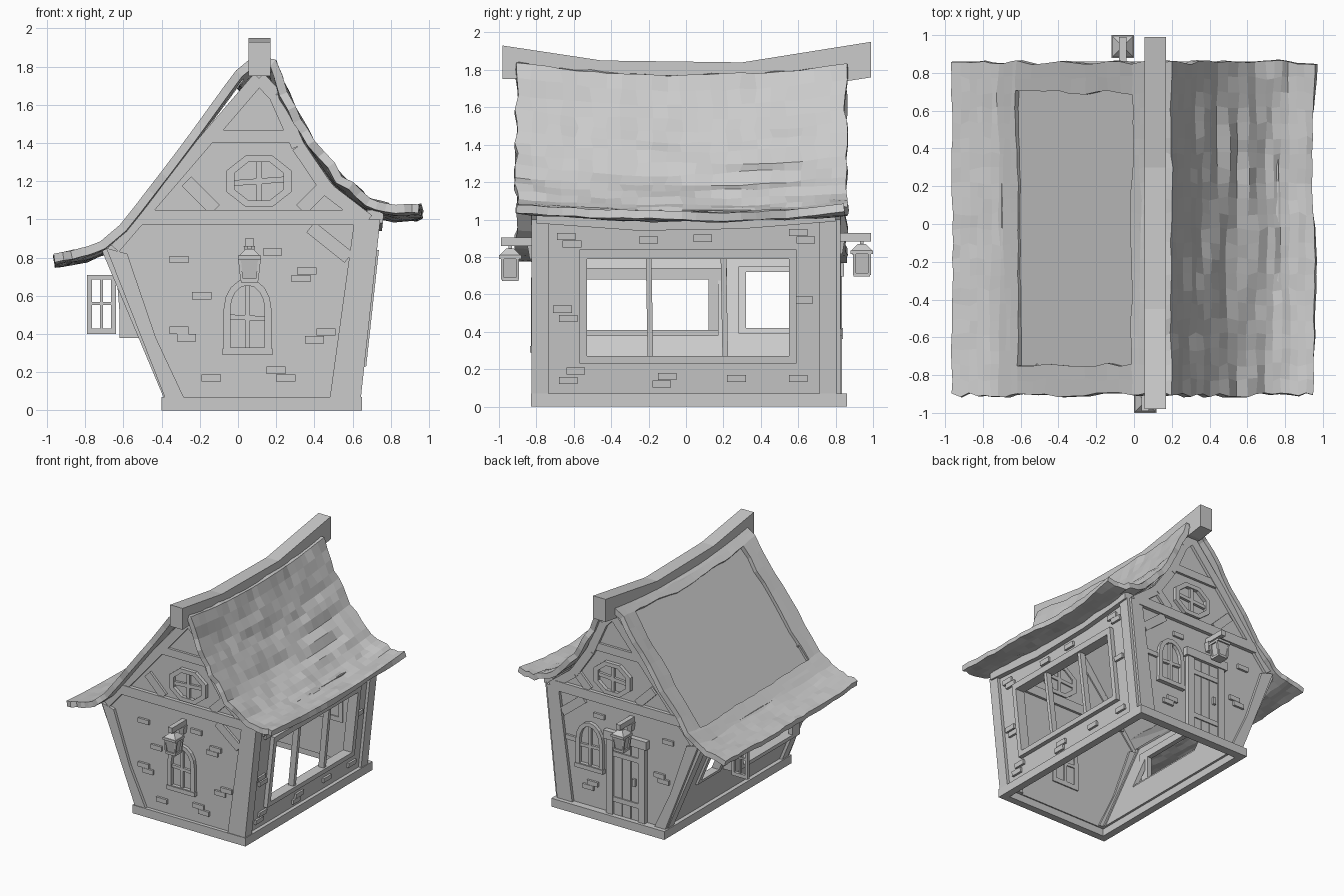
import bpy, bmesh, math, random
from mathutils import Vector

random.seed(4)
if "Cube" in bpy.data.objects:
    bpy.data.objects.remove(bpy.data.objects["Cube"])

grey = bpy.data.materials.new("weathered_grey")
grey.use_nodes = True
grey.diffuse_color = (0.6, 0.6, 0.6, 1)
grey.node_tree.nodes["Principled BSDF"].inputs["Base Color"].default_value = grey.diffuse_color


# Each surface maps (across, up, outward) to a point
def front(u, v, d): return Vector((u, -0.8 - d, v))
def back(u, v, d): return Vector((u, 0.8 + d, v))
def right(u, v, d): return Vector((0.62 + 0.109 * (v - 0.08) + d, u, v))
def left(u, v, d): return Vector((-0.37 - 0.42 * (v - 0.08) - d, u, v))
def plan(u, v, d): return Vector((u, v, d))
def slice_x(u, v, d): return Vector((d, u, v))
def slice_y(u, v, d): return Vector((u, d, v))
def bay(u, v, d): return Vector((-0.6 - d, u, v))


def finish(name, bm):
    bmesh.ops.recalc_face_normals(bm, faces=bm.faces)
    mesh = bpy.data.meshes.new(name)
    bm.to_mesh(mesh)
    bm.free()
    mesh.materials.append(grey)
    obj = bpy.data.objects.new(name, mesh)
    bpy.context.collection.objects.link(obj)
    return obj


def prism(name, surf, outline, d0, d1):
    bm = bmesh.new()
    a, b = [[bm.verts.new(surf(u, v, d)) for u, v in outline] for d in (d0, d1)]
    bm.faces.new(a)
    bm.faces.new(b)
    for i in range(len(a)):
        bm.faces.new((a[i - 1], a[i], b[i], b[i - 1]))
    return finish(name, bm)


def ring(name, surf, outer, inner, d0, d1):
    bm = bmesh.new()
    a, b, c, e = [[bm.verts.new(surf(u, v, d)) for u, v in line]
                  for line, d in ((outer, d0), (outer, d1), (inner, d1), (inner, d0))]
    for i in range(len(a)):
        for p, q in ((a, b), (b, c), (c, e), (e, a)):
            bm.faces.new((p[i - 1], p[i], q[i], q[i - 1]))
    return finish(name, bm)


def rect(u0, u1, v0, v1):
    return [(u0, v0), (u1, v0), (u1, v1), (u0, v1)]


def bar(name, surf, p, q, width, d0=-0.01, d1=0.02):
    p, q = Vector(p), Vector(q)
    t = (q - p).normalized() * width / 2
    n = Vector((-t.y, t.x))
    return prism(name, surf, [p + n, p - n, q - n, q + n], d0, d1)


def oval(cu, cv, ru, rv):
    turns = [(k + 0.5) * math.pi / 4 for k in range(8)]
    return [(cu + ru * math.cos(t), cv + rv * math.sin(t)) for t in turns]


def arch(cu, half, low, spring, rise):
    turns = [k * math.pi / 8 for k in range(9)]
    return [(cu - half, low), (cu + half, low)] + [
        (cu + half * math.cos(t), spring + rise * math.sin(t)) for t in turns]


def bricks(side, surf, spots):
    for u, v in spots:
        prism(side + "_brick", surf, rect(u - 0.05, u + 0.05, v - 0.019, v + 0.019), -0.01, 0.018)


def arched_window(name, surf, cu, low):
    ring(name + "_frame", surf, arch(cu, 0.125, low, low + 0.24, 0.16),
         arch(cu, 0.09, low + 0.04, low + 0.24, 0.125), -0.05, 0.03)
    bar(name + "_post", surf, (cu, low + 0.03), (cu, low + 0.37), 0.025, -0.05)
    bar(name + "_crossbar", surf, (cu - 0.1, low + 0.2), (cu + 0.1, low + 0.19), 0.025, -0.05)
    prism(name + "_sill", surf, rect(cu - 0.13, cu + 0.13, low, low + 0.035), 0, 0.035)


# Open base frame
ring("base_frame", plan, rect(-0.4, 0.65, -0.83, 0.86), rect(-0.34, 0.59, -0.77, 0.79), 0, 0.07)

# Gable walls with timber framing
roofline = [(0.72, 1.0), (0.5, 1.18), (0.33, 1.42), (0.2, 1.69), (0.11, 1.78), (-0.69, 0.85)]
gable = [(-0.37, 0.06), (0.62, 0.06)] + roofline
for side, surf in (("front", front), ("back", back)):
    prism(side + "_wall", surf, gable, -0.04, 0)
    prism(side + "_corner_post", surf, [(0.48, 0.06), (0.62, 0.06), (0.72, 1.0), (0.61, 1.0)], -0.06, 0.025)
    prism(side + "_leaning_post", surf,
          [(-0.38, 0.06), (-0.28, 0.06), (-0.43, 0.38), (-0.58, 0.82), (-0.69, 0.85)], -0.06, 0.025)
    for p, q in zip(roofline, roofline[1:]):
        mid = Vector((0.11, 0.9))
        inset = [Vector(r) + (mid - Vector(r)).normalized() * 0.04 for r in (p, q)]
        bar(side + "_rafter", surf, *inset, 0.07, -0.05, 0.025)
    bar(side + "_tie_beam", surf, (-0.52, 1.01), (0.64, 1.01), 0.08, -0.06, 0.03)
    bar(side + "_collar_beam", surf, (-0.14, 1.435), (0.3, 1.435), 0.065)
    bar(side + "_left_strut", surf, (-0.27, 1.2), (-0.12, 1.05), 0.07)
    bar(side + "_right_strut", surf, (0.48, 1.2), (0.33, 1.05), 0.07)
    bar(side + "_brace", surf, (0.38, 0.96), (0.58, 0.8), 0.07)
    ring(side + "_round_window", surf, oval(0.11, 1.2, 0.185, 0.145), oval(0.11, 1.2, 0.14, 0.11), -0.05, 0.03)
    bar(side + "_round_post", surf, (0.11, 1.09), (0.11, 1.31), 0.03, -0.05)
    bar(side + "_round_crossbar", surf, (-0.03, 1.19), (0.25, 1.21), 0.03, -0.05)

arched_window("front_arched_window", front, 0.05, 0.29)
arched_window("back_arched_window", back, 0.32, 0.38)
bricks("front", front, [(-0.31, 0.79), (0.18, 0.83), (0.36, 0.73), (0.33, 0.69), (-0.19, 0.6), (-0.31, 0.42),
                        (-0.27, 0.38), (0.46, 0.41), (0.4, 0.37), (-0.14, 0.17), (0.2, 0.21), (0.25, 0.17)])
bricks("back", back, [(-0.4, 0.8), (-0.32, 0.5), (-0.36, 0.46), (0.3, 0.27), (0.34, 0.23), (0.24, 0.85), (0.5, 0.6)])

# Plank door
for k in range(3):
    u = -0.14 + 0.08 * k
    prism("door_plank", back, rect(u, u + 0.075, 0.07, 0.7), 0, 0.02)
for v in (0.2, 0.58):
    bar("door_strap", back, (-0.14, v), (0.1, v), 0.04, 0, 0.03)
for u in (-0.17, 0.13):
    bar("door_post", back, (u, 0.06), (u, 0.72), 0.06, 0, 0.035)
bar("door_header", back, (-0.22, 0.73), (0.18, 0.73), 0.07, 0, 0.045)
bar("door_handle", back, (-0.1, 0.36), (-0.1, 0.42), 0.025, 0, 0.04)

# Right wall with the wide window
ring("right_wall", right, rect(-0.78, 0.78, 0.06, 1.02), rect(-0.54, 0.56, 0.25, 0.81), -0.04, 0)
ring("right_window_frame", right, rect(-0.57, 0.59, 0.23, 0.84), rect(-0.53, 0.55, 0.27, 0.79), -0.05, 0.035)
for u in (-0.19, 0.21):
    bar("right_window_mullion", right, (u, 0.25), (u - 0.01, 0.81), 0.03, -0.03, 0.02)
for u in (-0.78, 0.76):
    bar("right_corner_post", right, (u, 0.06), (u, 1.0), 0.09, -0.05, 0.025)
prism("right_wall_plate", right, [(-0.8, 0.98), (-0.25, 0.94), (0.3, 0.95), (0.8, 0.99), (0.8, 1.05), (-0.8, 1.05)], -0.05, 0.04)
bricks("right", right, [(-0.64, 0.91), (-0.61, 0.87), (-0.2, 0.89), (0.09, 0.9), (0.6, 0.93), (0.64, 0.89),
                        (0.63, 0.57), (-0.66, 0.52), (-0.63, 0.47), (-0.59, 0.19), (-0.63, 0.14),
                        (-0.1, 0.16), (-0.13, 0.12), (0.27, 0.15), (0.6, 0.15)])

# Left wall with a bay and a small window
ring("left_wall_bay_side", left, rect(-0.78, 0.24, 0.06, 0.87), rect(-0.56, 0.17, 0.38, 0.73), -0.04, 0)
ring("left_wall_window_side", left, rect(0.24, 0.78, 0.06, 0.87), rect(0.3, 0.56, 0.41, 0.73), -0.04, 0)
ring("left_window_frame", left, rect(0.28, 0.59, 0.39, 0.75), rect(0.32, 0.55, 0.42, 0.72), -0.05, 0.02)
for u in (-0.76, 0.76):
    bar("left_corner_post", left, (u, 0.06), (u, 0.86), 0.08, -0.05, 0.025)
ring("bay_frame", bay, rect(-0.63, 0.22, 0.38, 0.74), rect(-0.53, 0.12, 0.41, 0.68), -0.02, 0.02)
prism("bay_floor", plan, rect(-0.62, -0.48, -0.63, 0.22), 0.38, 0.41)
for y in (-0.63, 0.19):
    prism("bay_cheek", slice_y, [(-0.48, 0.38), (-0.61, 0.38), (-0.61, 0.73), (-0.64, 0.76)], y, y + 0.03)

# Open shutter
ring("shutter_frame", slice_y, rect(-0.79, -0.64, 0.4, 0.71), rect(-0.765, -0.665, 0.43, 0.685), 0.285, 0.31)
bar("shutter_post", slice_y, (-0.715, 0.41), (-0.715, 0.7), 0.015, 0.29, 0.305)
bar("shutter_crossbar", slice_y, (-0.78, 0.56), (-0.65, 0.56), 0.015, 0.29, 0.305)


# Lanterns on wall brackets
def lantern(side, surf, u, drop):
    def tier(name, half, d, v0, v1, grow):
        bm = bmesh.new()
        low, high = [[bm.verts.new(surf(u + a * h, v + drop, d + b * h))
                      for a, b in ((-1, -1), (1, -1), (1, 1), (-1, 1))]
                     for h, v in ((half, v0), (half + grow, v1))]
        bm.faces.new(low)
        bm.faces.new(high)
        for i in range(4):
            bm.faces.new((low[i - 1], low[i], high[i], high[i - 1]))
        finish(side + "_lantern_" + name, bm)
    bar(side + "_lantern_bracket", surf, (u - 0.02, 0.88 + drop), (u + 0.02, 0.88 + drop), 0.045, 0, 0.19)
    tier("brace", 0.018, 0.018, 0.79, 0.86, 0.012)
    tier("foot", 0.045, 0.14, 0.67, 0.69, 0)
    tier("glass", 0.034, 0.14, 0.69, 0.79, 0.015)
    tier("collar", 0.06, 0.14, 0.79, 0.81, 0)
    tier("cap", 0.055, 0.14, 0.81, 0.845, -0.035)
    tier("hook", 0.01, 0.14, 0.84, 0.87, 0)
    for a in (-1, 1):
        for d in (0.1, 0.18):
            bar(side + "_lantern_rib", surf, (u + a * 0.04, 0.68 + drop), (u + a * 0.053, 0.8 + drop), 0.014, d - 0.008, d + 0.008)


lantern("front", front, 0.06, 0)
lantern("back", back, -0.06, 0.025)


# Sagging thatch with uneven rows
def thatch(name, profile, hole=None):
    rows = []
    for p, q in zip(profile, profile[1:]):
        rows += [Vector(p).lerp(Vector(q), k / 3) for k in range(3)]
    rows.append(Vector(profile[-1]))
    bm = bmesh.new()
    grid = []
    for r in rows:
        line = []
        drift = 0
        for k in range(23):
            y = -0.905 + 0.08 * k
            sag = (0.03 + 0.035 * (r.y - 0.8)) * (1 - (y / 0.9) ** 2)
            drift = drift * 0.7 + random.uniform(-0.007, 0.007)
            edge = random.uniform(-0.012, 0.012)
            line.append(bm.verts.new((r.x + drift, y + edge, r.y - sag + drift)))
        grid.append(line)
    for a, b in zip(grid, grid[1:]):
        for k in range(22):
            x = (a[k].co.x + b[k].co.x) / 2
            if not (hole and hole[0] < x < hole[1] and 2 <= k < 20):
                bm.faces.new((a[k], a[k + 1], b[k + 1], b[k]))
    obj = finish(name, bm)
    if sum(p.normal.z for p in obj.data.polygons) < 0:
        obj.data.flip_normals()
    mod = obj.modifiers.new("thickness", "SOLIDIFY")
    mod.thickness = 0.045
    mod.offset = -1


thatch("right_thatch", [(0.12, 1.87), (0.19, 1.83), (0.3, 1.59), (0.4, 1.41), (0.55, 1.23), (0.7, 1.115), (0.82, 1.07), (0.95, 1.08)])
thatch("left_thatch", [(0.1, 1.87), (-0.01, 1.78), (-0.2, 1.52), (-0.4, 1.25), (-0.62, 0.97), (-0.72, 0.885), (-0.83, 0.845), (-0.96, 0.825)],
       (-0.62, -0.01))
prism("roof_panel", slice_y, [(0.03, 1.75), (0.03, 1.73), (-0.64, 0.86), (-0.64, 0.88)], -0.77, 0.74)

# Upswept ridge beam
prism("ridge_beam", slice_x, [(-0.98, 1.93), (-0.45, 1.85), (0.3, 1.84), (0.99, 1.95), (0.99, 1.76),
                              (0.86, 1.74), (0.3, 1.77), (-0.45, 1.77), (-0.98, 1.75)], 0.055, 0.17)
